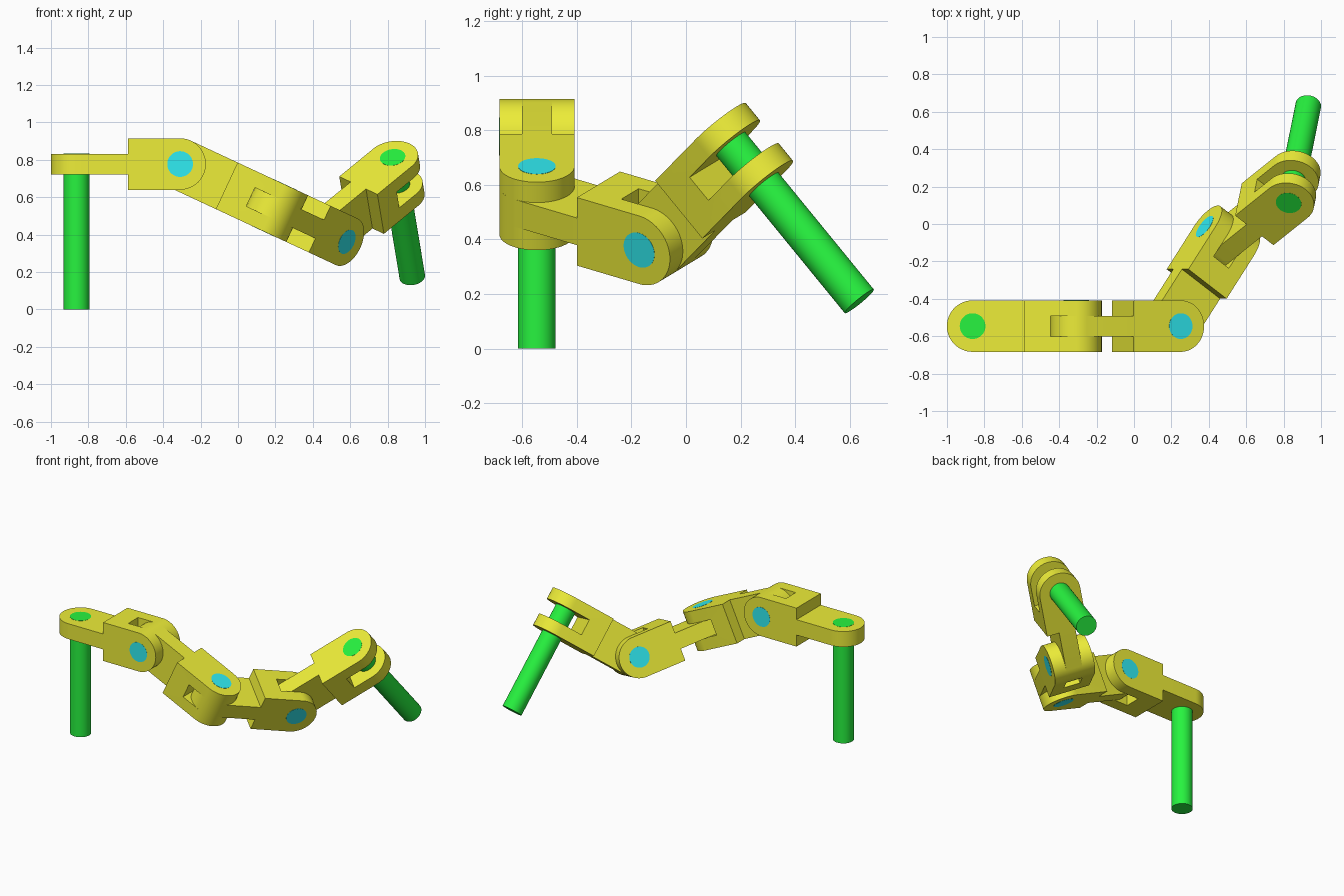
import bpy, bmesh
from math import radians, pi, cos, sin
from mathutils import Matrix, Vector

if "Cube" in bpy.data.objects:
    bpy.data.objects.remove(bpy.data.objects["Cube"])

R = 0.1375          # half width of a link
L = 0.5535          # distance between the two pin axes of a link
T = 0.11            # tongue thickness and slot width
START = Vector((-0.863, -0.546, 0.777))
ROD = START.z + T / 2


def material(name, rgb):
    m = bpy.data.materials.new(name)
    m.diffuse_color = (*rgb, 1)
    m.use_nodes = True
    m.node_tree.nodes["Principled BSDF"].inputs["Base Color"].default_value = m.diffuse_color
    return m


yellow = material("yellow", (0.85, 0.85, 0.04))
cyan = material("cyan", (0.03, 0.85, 0.9))
green = material("green", (0.02, 0.9, 0.05))


def add(name, bm, mat):
    bmesh.ops.recalc_face_normals(bm, faces=bm.faces)
    me = bpy.data.meshes.new(name)
    bm.to_mesh(me)
    bm.free()
    me.materials.append(mat)
    ob = bpy.data.objects.new(name, me)
    bpy.context.collection.objects.link(ob)
    return ob


def smooth(ob):
    bpy.ops.object.select_all(action='DESELECT')
    ob.select_set(True)
    bpy.context.view_layer.objects.active = ob
    bpy.ops.object.shade_smooth_by_angle(angle=radians(30))


def lug(name, centre, flat_end, thick, along_y):
    """Plate with one round end at `centre` and a straight end at `flat_end`."""
    s = 1 if centre > flat_end else -1
    n = 32
    pts = [(flat_end, -R)]
    pts += [(centre + s * R * cos(a), R * sin(a))
            for a in (-pi / 2 + pi * i / n for i in range(n + 1))]
    pts += [(flat_end, R)]
    h = thick / 2
    bm = bmesh.new()
    f = bm.faces.new([bm.verts.new((x, -h, w) if along_y else (x, w, -h)) for x, w in pts])
    ext = bmesh.ops.extrude_face_region(bm, geom=[f])
    vs = [v for v in ext["geom"] if isinstance(v, bmesh.types.BMVert)]
    bmesh.ops.translate(bm, verts=vs, vec=(0, thick, 0) if along_y else (0, 0, thick))
    return add(name, bm, yellow)


def cylinder(name, matrix, axis, lo, hi, radius, mat):
    """Cylinder along the local Y or Z axis of `matrix`, from lo to hi."""
    bm = bmesh.new()
    m = Matrix.Translation((0, 0, (lo + hi) / 2))
    if axis == 'Y':
        m = Matrix.Rotation(-pi / 2, 4, 'X') @ m
    bmesh.ops.create_cone(bm, cap_ends=True, segments=64, radius1=radius,
                          radius2=radius, depth=hi - lo, matrix=m)
    ob = add(name, bm, mat)
    ob.matrix_world = matrix
    smooth(ob)


# master link: flat tongue joined to a slotted fork turned by 90 degrees
link = lug("link_1", L, 2 * R, 2 * R, True)
tongue = lug("tongue_helper", 0, 2 * R + 0.02, T, False)
bm = bmesh.new()
bmesh.ops.create_cube(bm, size=1, matrix=Matrix.Translation((L - R + 0.25, 0, 0))
                      @ Matrix.Diagonal((0.5, T, 0.5, 1)))
slot = add("slot_helper", bm, yellow)
for helper, op in ((tongue, 'UNION'), (slot, 'DIFFERENCE')):
    mod = link.modifiers.new(op, 'BOOLEAN')
    mod.operation, mod.object, mod.solver = op, helper, 'EXACT'
bpy.context.view_layer.update()
mesh = bpy.data.meshes.new_from_object(link.evaluated_get(bpy.context.evaluated_depsgraph_get()))
link.modifiers.clear()
link.data = mesh
for helper in (tongue, slot):
    bpy.data.objects.remove(helper)
smooth(link)

# chain of four links, each hinged on the previous fork pin
frame = Matrix.Translation(START)
hinge = Matrix.Translation((L, 0, 0))
cylinder("start_rod", frame, 'Z', -START.z, T / 2 + 0.001, R / 2, green)
for i, bend in enumerate((0, -25, -55, -50)):
    if i:
        frame = frame @ hinge @ Matrix.Rotation(pi / 2, 4, 'X') @ Matrix.Rotation(radians(bend), 4, 'Z')
        link = bpy.data.objects.new(f"link_{i + 1}", mesh)
        bpy.context.collection.objects.link(link)
    link.matrix_world = frame
    if i < 3:
        cylinder(f"hinge_pin_{i + 1}", frame @ hinge, 'Y', -R - 0.001, R + 0.001, R / 2, cyan)
cylinder("end_rod", frame @ hinge, 'Y', -R - 0.001, ROD - R, R / 2, green)
